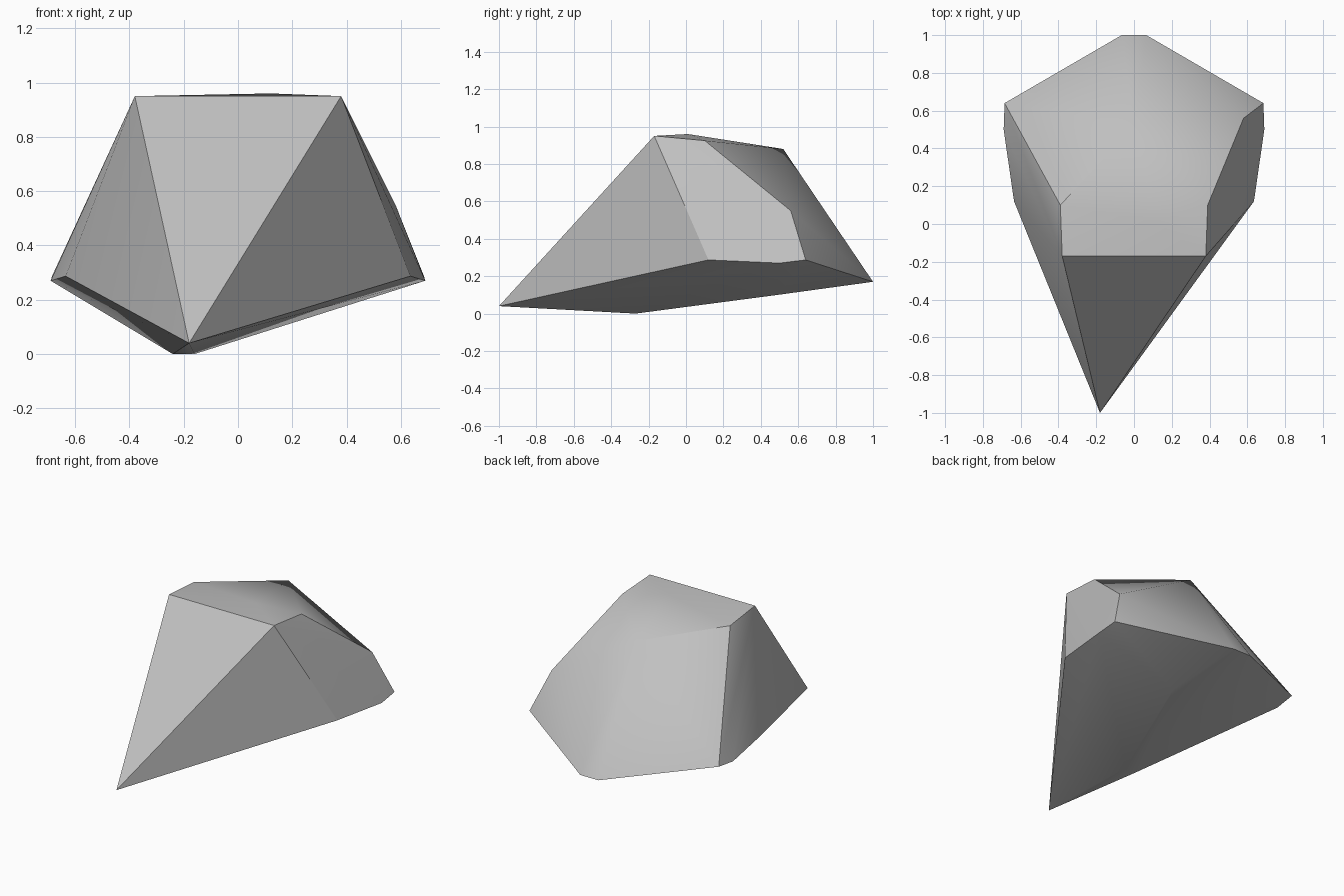
import bpy, bmesh, math

cube = bpy.data.objects.get("Cube")
if cube:
    bpy.data.objects.remove(cube, do_unlink=True)

# Stone colour
stone = bpy.data.materials.new("stone_grey")
stone.use_nodes = True
grey = (0.53, 0.53, 0.53, 1)
stone.diffuse_color = grey
stone.node_tree.nodes["Principled BSDF"].inputs["Base Color"].default_value = grey

# Corners that sit on both sides of the boulder
paired = [
    (0.38, -0.17, 0.95),   # front of crown
    (0.39, 0.10, 0.925),   # shoulder
    (0.635, 0.12, 0.287),  # front of waist
    (0.69, 0.50, 0.27),    # middle of waist
    (0.685, 0.64, 0.287),  # back of waist
    (0.065, 1.0, 0.17),    # back edge
]
# Corners that break the symmetry
single = [
    (-0.18, -1.0, 0.04),   # front point
    (0.12, 0.01, 0.96),    # crown peak
    (0.0, 0.52, 0.88),     # back of crown
    (0.58, 0.56, 0.55),    # side bulge
    (-0.24, -0.27, 0.0), (-0.16, -0.27, 0.0),  # foot
    (0.11, 0.49, 0.10),    # underside ridge
]

# Wrap the corners into one faceted solid
bm = bmesh.new()
for x, y, z in paired:
    for side in (1, -1):
        bm.verts.new((side * x, y, z))
for corner in single:
    bm.verts.new(corner)
bmesh.ops.convex_hull(bm, input=bm.verts[:])
bmesh.ops.delete(bm, geom=[v for v in bm.verts if not v.link_faces], context='VERTS')
bmesh.ops.recalc_face_normals(bm, faces=bm.faces[:])

mesh = bpy.data.meshes.new("boulder")
bm.to_mesh(mesh)
bm.free()
mesh.materials.append(stone)
boulder = bpy.data.objects.new("boulder", mesh)
bpy.context.collection.objects.link(boulder)

# Soften the shallow folds and keep the crisp ridges
for obj in bpy.context.selected_objects:
    obj.select_set(False)
boulder.select_set(True)
bpy.context.view_layer.objects.active = boulder
bpy.ops.object.shade_smooth_by_angle(angle=math.radians(30))
